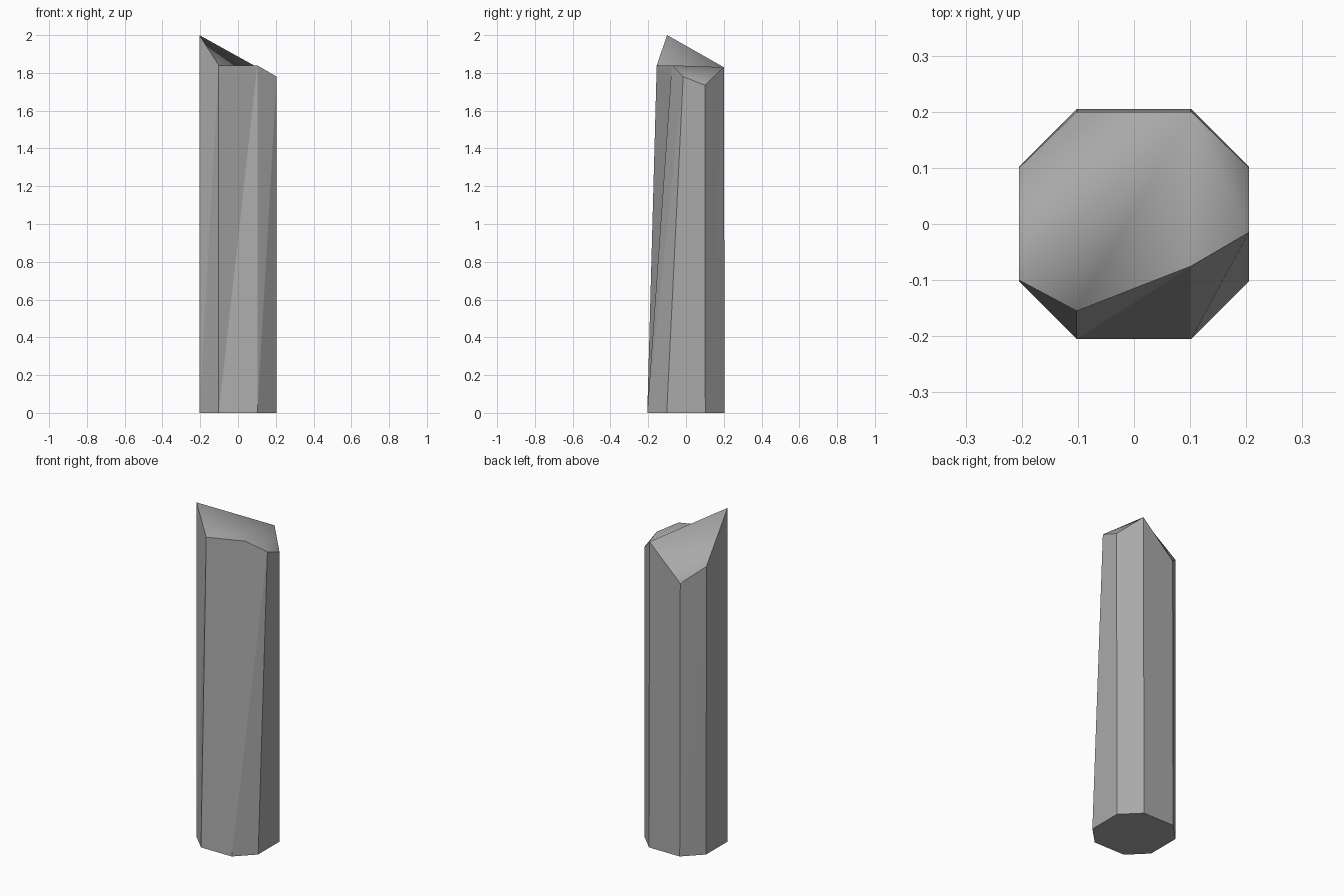
import bpy
import bmesh

cube = bpy.data.objects.get("Cube")
if cube:
    bpy.data.objects.remove(cube, do_unlink=True)

# Stone colour
stone = bpy.data.materials.new("grey_stone")
stone.use_nodes = True
grey = (0.4, 0.4, 0.4, 1.0)
stone.diffuse_color = grey
stone.node_tree.nodes["Principled BSDF"].inputs["Base Color"].default_value = grey

# Octagonal foot and broken rim, in the same order around the pillar
WIDE, NARROW = 0.205, 0.102
foot = [(-WIDE, -NARROW), (-NARROW, -WIDE), (NARROW, -WIDE), (WIDE, -NARROW),
        (WIDE, NARROW), (NARROW, WIDE), (-NARROW, WIDE), (-WIDE, NARROW)]
rim = [(-WIDE, -0.10, 2.0), (-NARROW, -0.155, 1.84), (NARROW, -0.075, 1.84),
       (WIDE, -0.015, 1.78), (WIDE, 0.10, 1.735), (NARROW, 0.20, 1.83),
       (-NARROW, 0.20, 1.635), (-WIDE, 0.10, 1.725)]

bm = bmesh.new()
low = [bm.verts.new((x, y, 0)) for x, y in foot]
top = [bm.verts.new(p) for p in rim]

# Flat underside and side walls, each wall split along its diagonal
bm.faces.new(low[::-1])
for i in range(8):
    j = (i + 1) % 8
    bm.faces.new((low[i], low[j], top[j]))
    bm.faces.new((low[i], top[j], top[i]))

# Broken top, softly shaded over its creases
peak, notch, front, side, dip, ridge, back, corner = top
for tri in ((peak, notch, ridge), (notch, front, ridge), (front, side, ridge),
            (side, dip, ridge), (peak, ridge, back), (peak, back, corner)):
    bm.faces.new(tri).smooth = True

mesh = bpy.data.meshes.new("broken_pillar")
bm.to_mesh(mesh)
bm.free()
mesh.materials.append(stone)
pillar = bpy.data.objects.new("broken_pillar", mesh)
bpy.context.collection.objects.link(pillar)
